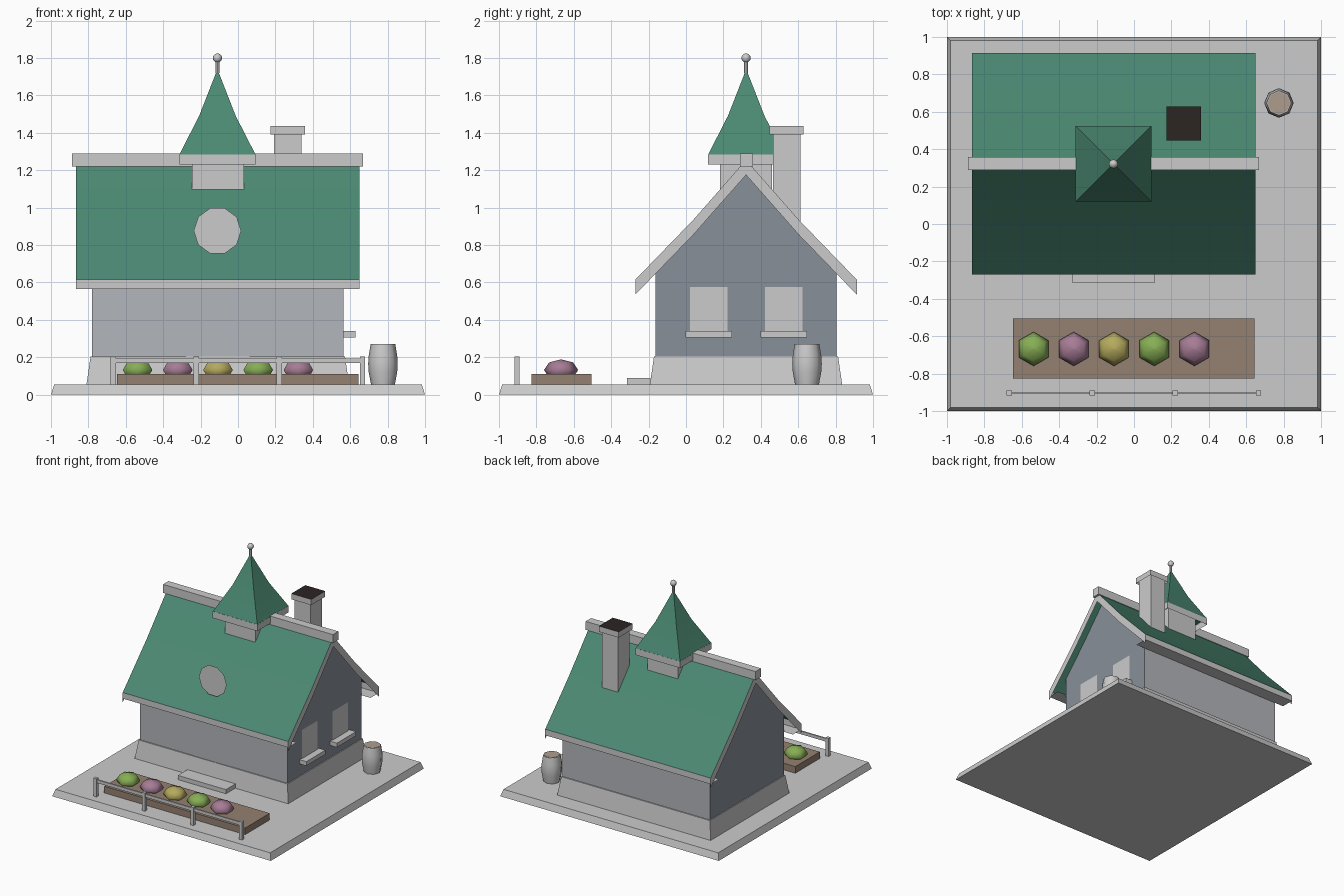
import bpy, math

if "Cube" in bpy.data.objects:
    bpy.data.objects.remove(bpy.data.objects["Cube"])

CX, CY = -0.108, 0.321         # centre of the house
GROUND = 0.055


def material(name, rgb):
    m = bpy.data.materials.new(name)
    m.diffuse_color = (*rgb, 1)
    m.use_nodes = True
    m.node_tree.nodes["Principled BSDF"].inputs["Base Color"].default_value = m.diffuse_color
    return m


GREEN = material("roof_green", (0.07, 0.25, 0.17))
WALL = material("wall_grey", (0.45, 0.47, 0.50))
GABLE = material("gable_grey", (0.25, 0.28, 0.32))
SOIL = material("soil_brown", (0.30, 0.22, 0.165))
DARK = material("soot", (0.025, 0.018, 0.016))
WOOD = material("lid_wood", (0.42, 0.34, 0.27))
LEAF = material("leaf_green", (0.24, 0.42, 0.09))
PINK = material("bloom_pink", (0.38, 0.20, 0.30))
GOLD = material("bloom_yellow", (0.46, 0.40, 0.11))


def mesh(name, verts, faces, mat=None, smooth=None):
    me = bpy.data.meshes.new(name)
    me.from_pydata(verts, [], faces)
    ob = bpy.data.objects.new(name, me)
    bpy.context.collection.objects.link(ob)
    if mat:
        me.materials.append(mat)
    if smooth:
        bpy.ops.object.select_all(action='DESELECT')
        ob.select_set(True)
        bpy.context.view_layer.objects.active = ob
        bpy.ops.object.shade_smooth_by_angle(angle=math.radians(smooth))
    return ob


def box(name, x, y, z, mat=None, taper=0.0, top=True, bottom=True):
    """Box from ranges; taper pulls the top edges inwards; hidden caps can be left out."""
    t = taper
    v = [(x[0], y[0], z[0]), (x[1], y[0], z[0]), (x[1], y[1], z[0]), (x[0], y[1], z[0]),
         (x[0] + t, y[0] + t, z[1]), (x[1] - t, y[0] + t, z[1]),
         (x[1] - t, y[1] - t, z[1]), (x[0] + t, y[1] - t, z[1])]
    f = [(0, 1, 5, 4), (1, 2, 6, 5), (2, 3, 7, 6), (3, 0, 4, 7)]
    if top:
        f.append((4, 5, 6, 7))
    if bottom:
        f.append((3, 2, 1, 0))
    return mesh(name, v, f, mat)


def around(c, half):
    return (c - half, c + half)


def lathe(name, centre, profile, sides, mat=None, turn=0.0, smooth=None):
    """Stack of rings (radius, z), capped at both ends."""
    v, f = [], []
    for r, z in profile:
        for i in range(sides):
            a = turn + 2 * math.pi * i / sides
            v.append((centre[0] + r * math.cos(a), centre[1] + r * math.sin(a), z))
    for k in range(len(profile) - 1):
        for i in range(sides):
            j = (i + 1) % sides
            f.append((k * sides + i, k * sides + j, (k + 1) * sides + j, (k + 1) * sides + i))
    n = len(profile) - 1
    f += [tuple(reversed(range(sides))), tuple(range(n * sides, (n + 1) * sides))]
    return mesh(name, v, f, mat, smooth)


# roof line as (distance from ridge, height), mirrored over the ridge
HALF = [(0, 1.255), (0.282, 0.935), (0.592, 0.615)]
LINE = [(CY - d, z) for d, z in reversed(HALF)] + [(CY + d, z) for d, z in HALF[1:]]
N = len(LINE)


def strip(name, row_a, row_b, mat=None, smooth=None):
    """Band of quads between two rows of points."""
    faces = [(i, N + i, N + i + 1, i + 1) for i in range(N - 1)]
    return mesh(name, row_a + row_b, faces, mat, smooth)


# ground slab, plinth and doorstep
WX, WY = 0.673, 0.483
box("base", (-1, 1), (-1, 1), (0, GROUND), taper=0.018)
box("plinth", around(CX, WX + 0.029), around(CY, WY + 0.031), (GROUND, 0.205),
    taper=0.022, top=False, bottom=False)
box("doorstep", (-0.33, 0.11), (-0.315, -0.19), (GROUND, 0.09), bottom=False)

# plinth ledge: narrow frame that meets the walls
ring = [(CX + sx * (WX + g), CY + sy * (WY + h), 0.205) for g, h in ((0.007, 0.009), (0, 0))
        for sx, sy in ((-1, -1), (1, -1), (1, 1), (-1, 1))]
mesh("plinth_ledge", ring, [(i, (i + 1) % 4, (i + 1) % 4 + 4, i + 4) for i in range(4)])

# walls with gable ends, open below
prof = [(CY + WY, 0.2), (CY - WY, 0.2)] + [
    (CY + d, z - 0.01) for d, z in [(-WY, 0.725), (-0.282, 0.935), (0, 1.255),
                                    (0.282, 0.935), (WY, 0.725)]]
k = len(prof)
walls = mesh("walls", [(x, y, z) for x in around(CX, WX) for y, z in prof],
             [tuple(range(k)), tuple(reversed(range(k, 2 * k))),
              (1, k + 1, k + 2, 2), (k - 1, 2 * k - 1, k, 0)], WALL)
walls.data.materials.append(GABLE)
for p in walls.data.polygons[:2]:
    p.material_index = 1

# roof sheet, barge boards, ridge beam
x0, x1 = around(CX, 0.757)
strip("roof", [(x0, y, z) for y, z in LINE], [(x1, y, z) for y, z in LINE], GREEN, smooth=30)
strip("barge_board_right", [(x1, y, z) for y, z in LINE], [(x1, y, z - 0.08) for y, z in LINE])
strip("barge_board_left", [(x0, y, z - 0.08) for y, z in LINE], [(x0, y, z) for y, z in LINE])
box("ridge_beam", around(CX - 0.002, 0.777), around(CY + 0.002, 0.035), (1.22, 1.29))

# eaves: upright fascia and flat soffit back to the wall
for side, s in (("front", -1), ("back", 1)):
    ye, yw = CY + s * 0.592, CY + s * WY
    mesh("eave_" + side, [(x, y, z) for y, z in ((ye, 0.615), (ye, 0.565), (yw, 0.565))
                          for x in (x0, x1)],
         [(0, 2, 3, 1)[::s * -1], (2, 4, 5, 3)[::s * -1]])

# door and round window panels
yf = CY - WY - 0.004
mesh("door", [(CX + sx * 0.169, yf, z) for sx, z in
              ((-1, 0.205), (1, 0.205), (1, 0.535), (-1, 0.535))], [(0, 1, 2, 3)], WALL)
mesh("round_window", [(CX - 0.002 + 0.127 * math.cos(a), yf - 0.006, 0.876 + 0.127 * math.sin(a))
                      for a in (math.pi * i / 5 for i in range(10))], [tuple(range(10))])

# side windows with sills
xr = CX + WX
for i, y in enumerate((0.122, 0.522)):
    mesh(f"window_{i + 1}", [(xr + 0.005, y + sy * 0.1, z) for sy, z in
                             ((-1, 0.33), (1, 0.33), (1, 0.577), (-1, 0.577))], [(0, 1, 2, 3)])
    box(f"window_sill_{i + 1}", (xr, 0.627), around(y, 0.125), (0.305, 0.34))

# turret with spire and finial
box("turret_base", around(CX, 0.139), around(CY, 0.139), (1.06, 1.284), top=False, bottom=False)
box("turret_ledge", around(CX - 0.002, 0.204), around(CY + 0.001, 0.204), (1.23, 1.285),
    top=False, bottom=False)
R2 = math.sqrt(2)
lathe("turret_spire", (CX - 0.002, CY + 0.001),
      [(0.203 * R2, 1.285), (0.098 * R2, 1.49), (0.003, 1.735)], 4, GREEN, math.pi / 4, smooth=30)
lathe("finial_rod", (CX - 0.002, CY), [(0.011, 1.72), (0.011, 1.79)], 8, smooth=40)
lathe("finial_ball", (CX - 0.002, CY), [(0.025 * math.sin(math.pi * i / 6) + 1e-4,
                                         1.80 - 0.025 * math.cos(math.pi * i / 6))
                                        for i in range(7)], 8, smooth=50)

# chimney with open cap and sooty top
CH = (0.266, 0.538)
box("chimney", around(CH[0], 0.073), around(CH[1], 0.073), (0.90, 1.437), top=False, bottom=False)
box("chimney_cap", around(CH[0], 0.091), around(CH[1], 0.091), (1.39, 1.437), top=False, bottom=False)
mesh("chimney_soot", [(CH[0] + sx * 0.091, CH[1] + sy * 0.091, 1.437) for sx, sy in
                      ((-1, -1), (1, -1), (1, 1), (-1, 1))], [(0, 1, 2, 3)], DARK)

# barrel
BA = (0.775, 0.647)
lathe("barrel", BA, [(0.064, GROUND), (0.076, 0.12), (0.079, 0.165), (0.076, 0.21), (0.066, 0.27)],
      8, smooth=50)
lathe("barrel_lid", BA, [(0.061, 0.267), (0.061, 0.272)], 8, WOOD)

# flower bed with five plants
box("flower_bed", (-0.646, 0.644), (-0.825, -0.505), (GROUND, 0.11), SOIL, bottom=False)
for i, mat in enumerate((LEAF, PINK, GOLD, LEAF, PINK)):
    lathe(f"plant_{i + 1}", (-0.537 + 0.215 * i, -0.668),
          [(0.091 * math.sin(math.pi * j / 4) + 1e-4, 0.132 - 0.057 * math.cos(math.pi * j / 4))
           for j in range(5)], 6, mat, math.pi / 6, smooth=80)

# fence
for i in range(4):
    box(f"fence_post_{i + 1}", around(-0.667 + 0.444 * i, 0.014), around(-0.904, 0.014), (GROUND, 0.205))
box("fence_rail", (-0.667, 0.667), around(-0.904, 0.006), (0.168, 0.194))
